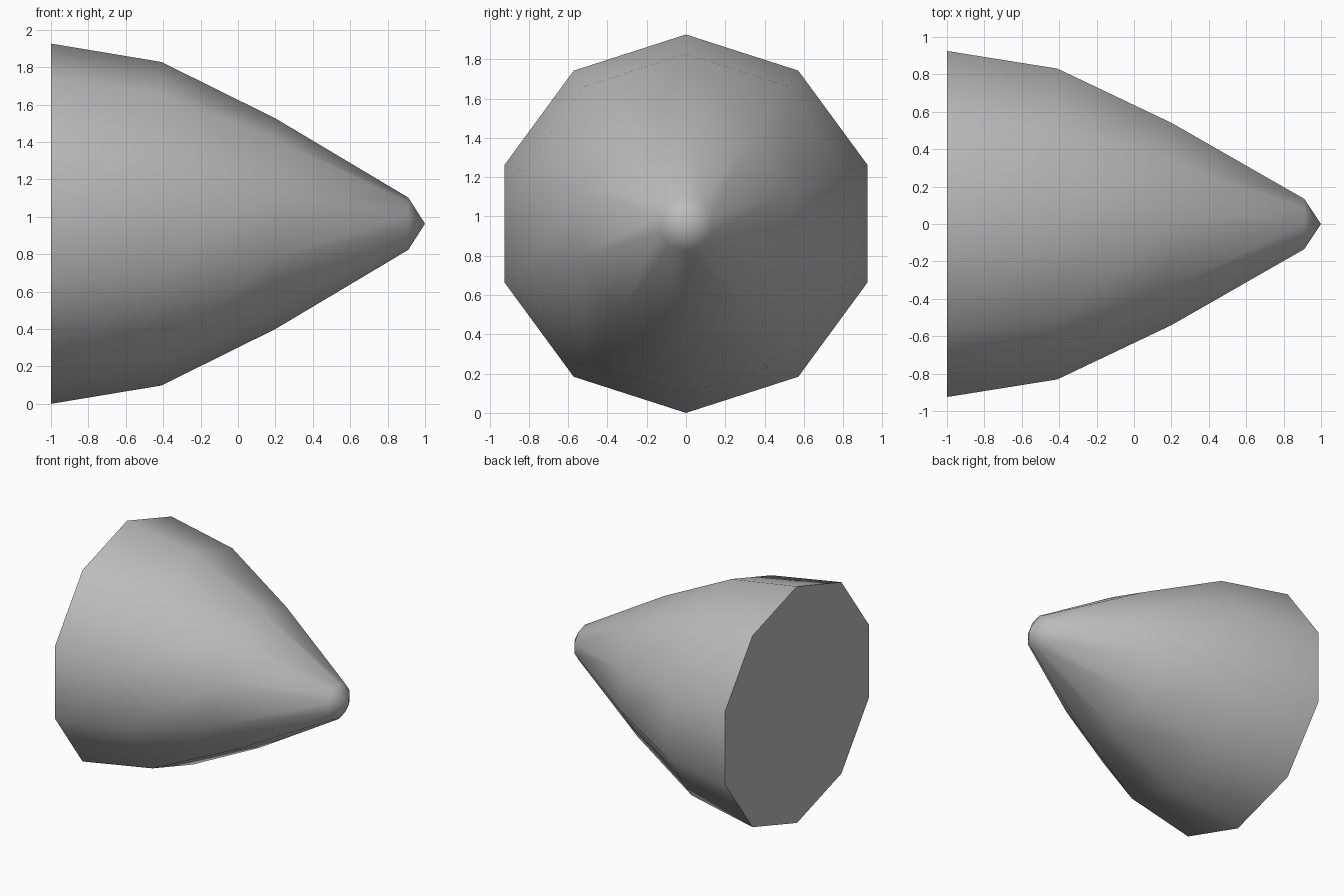
import bpy, bmesh, math

cube = bpy.data.objects.get("Cube")
if cube:
    bpy.data.objects.remove(cube, do_unlink=True)

SIDES = 10
CENTRE_Z = 0.963
WIDEN_Y = 1.01
# (x, radius) from the flat base to the blunt nose
PROFILE = [(-1.0, 0.963), (-0.41, 0.865), (0.2, 0.563), (0.91, 0.14)]

grey = bpy.data.materials.new("plain_grey")
grey.use_nodes = True
colour = (0.5, 0.5, 0.5, 1.0)
grey.diffuse_color = colour
grey.node_tree.nodes["Principled BSDF"].inputs["Base Color"].default_value = colour


def ring(bm, x, radius):
    """Ten-sided ring around the x axis with a corner pointing up."""
    angles = [math.tau * i / SIDES for i in range(SIDES)]
    return [bm.verts.new((x, WIDEN_Y * radius * math.sin(a),
                          CENTRE_Z + radius * math.cos(a))) for a in angles]


bm = bmesh.new()
rings = [ring(bm, x, r) for x, r in PROFILE]

# tapered wall
for a, b in zip(rings, rings[1:]):
    for i in range(SIDES):
        j = (i + 1) % SIDES
        bm.faces.new((a[i], a[j], b[j], b[i]))

# pointed tip and flat base
tip = bm.verts.new((1.0, 0.0, CENTRE_Z))
for i in range(SIDES):
    bm.faces.new((rings[-1][i], rings[-1][(i + 1) % SIDES], tip))
bm.faces.new(rings[0])
bmesh.ops.recalc_face_normals(bm, faces=bm.faces)

mesh = bpy.data.meshes.new("nose_cone")
bm.to_mesh(mesh)
bm.free()
mesh.materials.append(grey)
cone = bpy.data.objects.new("nose_cone", mesh)
bpy.context.collection.objects.link(cone)

# smooth wall, sharp rim at the base
bpy.ops.object.select_all(action="DESELECT")
cone.select_set(True)
bpy.context.view_layer.objects.active = cone
bpy.ops.object.shade_smooth_by_angle(angle=math.radians(60))
